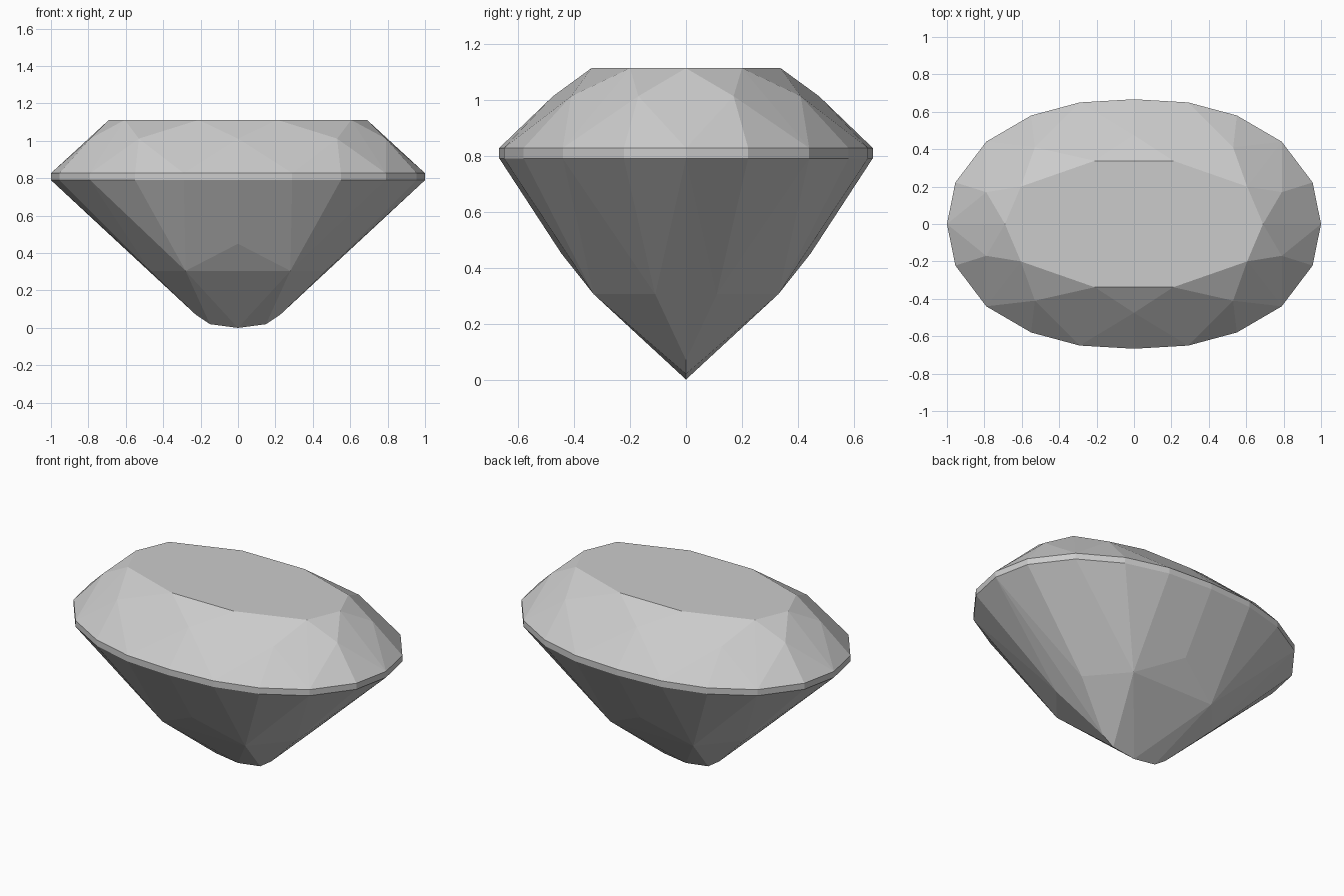
import bpy, bmesh, math

cube = bpy.data.objects.get("Cube")
if cube:
    bpy.data.objects.remove(cube, do_unlink=True)

stone = bpy.data.materials.new("stone_grey")
stone.use_nodes = True
stone.diffuse_color = (0.6, 0.6, 0.6, 1)
stone.node_tree.nodes["Principled BSDF"].inputs["Base Color"].default_value = (0.6, 0.6, 0.6, 1)

# One quarter of every ring of facet corners, as (x, y)
GIRDLE = [(0, .667), (.29, .65), (.55, .58), (.79, .44), (.955, .222), (1, 0)]
TABLE = [(.21, .338), (.605, .2), (.69, 0)]
CROWN = [(0, .475), (.53, .41), (.79, .17)]
PAVILION = [(.28, .33), (.47, .11)]


def at(ring, z):
    return [(x, y, z) for x, y in ring]


corners = at(GIRDLE, .79) + at(GIRDLE, .827)          # belt
corners += at(TABLE, 1.112) + at(CROWN, 1.012)        # crown
corners += at(PAVILION, .305) + [(0, .445, .45)]      # pavilion
corners += [(0, 0, 0), (.15, 0, .02), (.225, 0, .07)]  # keel

# Mirror the quarter across both axes and wrap the facets around it
full = {(sx * x + 0.0, sy * y + 0.0, z)
        for x, y, z in corners for sx in (1, -1) for sy in (1, -1)}
bm = bmesh.new()
for co in sorted(full):
    bm.verts.new(co)
bmesh.ops.remove_doubles(bm, verts=bm.verts[:], dist=1e-4)
bmesh.ops.convex_hull(bm, input=bm.verts[:])
bmesh.ops.dissolve_limit(bm, angle_limit=math.radians(1),
                         verts=bm.verts[:], edges=bm.edges[:])
bmesh.ops.recalc_face_normals(bm, faces=bm.faces[:])

mesh = bpy.data.meshes.new("oval_gemstone")
bm.to_mesh(mesh)
bm.free()
mesh.materials.append(stone)
gem = bpy.data.objects.new("oval_gemstone", mesh)
bpy.context.collection.objects.link(gem)
